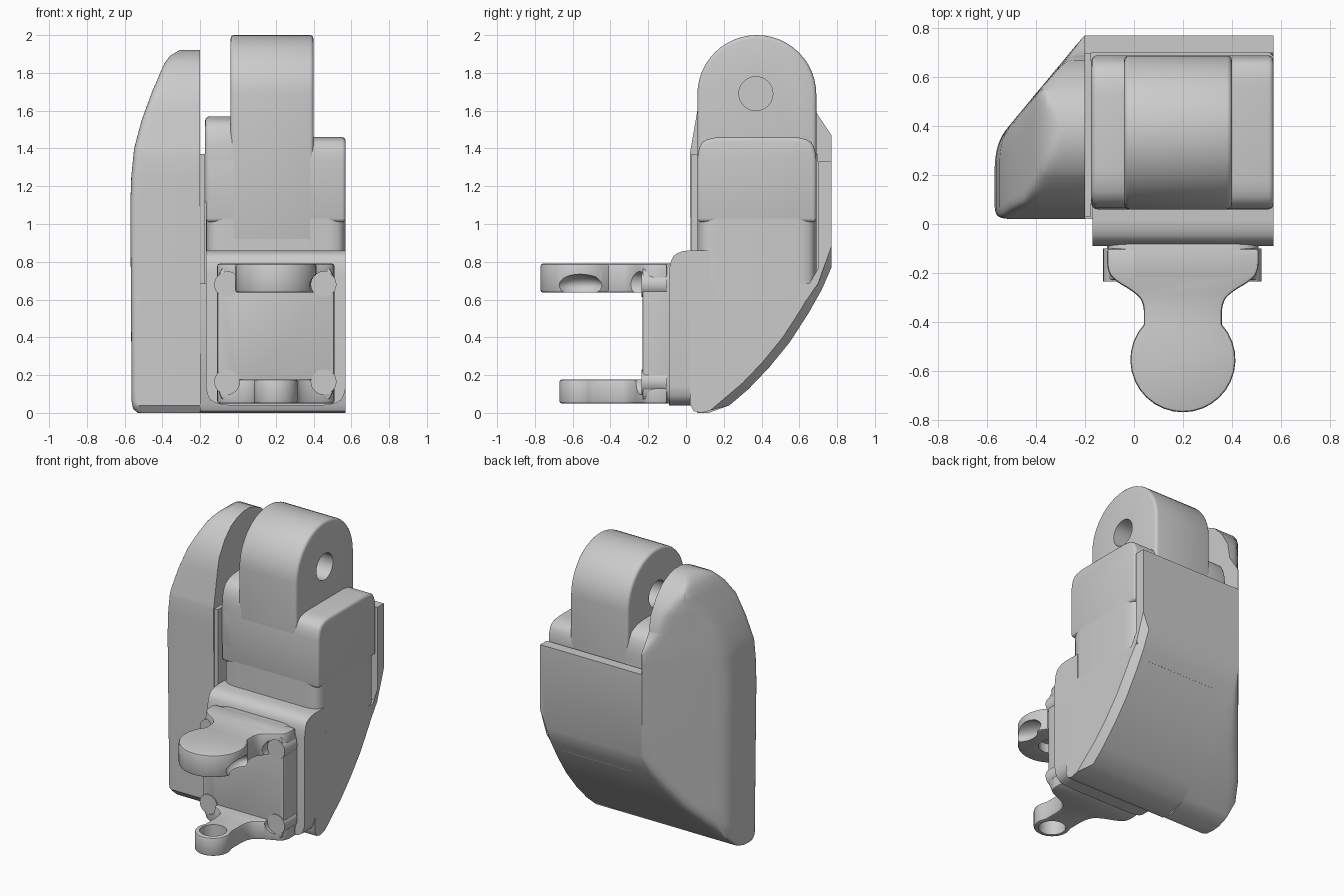
import bpy, bmesh
from math import cos, sin, acos, pi, radians
from mathutils import Vector

if "Cube" in bpy.data.objects:
    bpy.data.objects.remove(bpy.data.objects["Cube"])


def rounded(pts, n=6):
    """Round polygon corners; a point is (a, b) or (a, b, radius)."""
    out = []
    for i, p in enumerate(pts):
        v = Vector(p[:2])
        if len(p) == 2:
            out.append(v)
            continue
        a, b = Vector(pts[i - 1][:2]) - v, Vector(pts[(i + 1) % len(pts)][:2]) - v
        a = a.normalized() * min(p[2], a.length * .47)
        b = b.normalized() * min(p[2], b.length * .47)
        for k in range(n + 1):
            t = k / n
            out.append(v + a * (1 - t) ** 2 * .9 + b * t * t * .9 + (a * (1 - t) + b * t) * 0.1 * abs(1 - 2 * t))
    return out


def arc(cx, cy, r, a0, a1, n=24):
    return [(cx + r * cos(radians(a0 + (a1 - a0) * i / n)),
             cy + r * sin(radians(a0 + (a1 - a0) * i / n))) for i in range(n + 1)]


def loft(name, rings):
    bm = bmesh.new()
    vs = [[bm.verts.new(c) for c in ring] for ring in rings]
    n = len(vs[0])
    for lo, hi in zip(vs, vs[1:]):
        for i in range(n):
            bm.faces.new((lo[i], lo[(i + 1) % n], hi[(i + 1) % n], hi[i]))
    bm.faces.new(vs[0][::-1])
    bm.faces.new(vs[-1])
    bmesh.ops.recalc_face_normals(bm, faces=bm.faces)
    me = bpy.data.meshes.new(name)
    bm.to_mesh(me)
    bm.free()
    ob = bpy.data.objects.new(name, me)
    bpy.context.collection.objects.link(ob)
    return ob


def prism(name, pts, axis, lo, hi):
    place = {'x': lambda p, d: (d, p[0], p[1]), 'y': lambda p, d: (p[0], d, p[1]),
             'z': lambda p, d: (p[0], p[1], d)}[axis]
    pts = rounded(pts)
    return loft(name, [[place(p, d) for p in pts] for d in (lo, hi)])


def bevel(ob, width, segs=3, select=None):
    bm = bmesh.new()
    bm.from_mesh(ob.data)
    edges = [e for e in bm.edges if e.calc_face_angle(0) > radians(40) and (not select or select(e))]
    bmesh.ops.bevel(bm, geom=edges, offset=width, segments=segs, profile=.5,
                    affect='EDGES', clamp_overlap=True)
    bm.to_mesh(ob.data)
    bm.free()


def boolean(ob, tool, op='DIFFERENCE'):
    m = ob.modifiers.new('cut', 'BOOLEAN')
    m.object, m.operation, m.solver = tool, op, 'EXACT'
    bpy.context.view_layer.objects.active = ob
    bpy.ops.object.modifier_apply(modifier=m.name)
    bpy.data.objects.remove(tool)


def circle(cx, cy, r, n=32):
    return arc(cx, cy, r, 0, 360 - 360 / n, n - 1)


def interp(table, z):
    for (z0, v0), (z1, v1) in zip(table, table[1:]):
        if z <= z1:
            return v0 + (v1 - v0) * max(0, z - z0) / (z1 - z0)
    return table[-1][1]


# pivot tongue with through hole
tongue = prism('pivot_tongue', [(.06, .9), (.69, .9)] + arc(.375, 1.685, .315, 0, 180), 'x', -.04, .4)
bevel(tongue, .02)
boolean(tongue, prism('hole_cutter', circle(.37, 1.69, .09), 'x', -.5, 1))

# main body with a low right shoulder and a higher left shoulder
body = prism('body_block', [(.06, 1.01), (.69, 1.01), (.69, 1.46, .12), (.06, 1.46, .12)], 'x', -.17, .57)
bevel(body, .02)
shoulder = prism('left_shoulder', [(.06, 1.1), (.69, 1.1), (.69, 1.57, .17), (.06, 1.57, .17)], 'x', -.175, .05)
bevel(shoulder, .025)
prism('body_lower', [(-.17, .06, .1), (.57, .06, .1), (.57, .69, .1), (-.17, .69, .1)], 'z', .6, 1.03)

# back shell: thin wall above, solid wedge with curved underside below
curve = [(.77, .77), (.72, .655), (.65, .53), (.55, .375), (.44, .24), (.33, .125), (.23, .04)]
shell = prism('back_shell', [(.02, .05), (.02, .685), (.7, .685), (.7, 1.33), (.77, 1.33)] + curve
              + [(.08, 0), (.04, .01)], 'x', -.2, .57)
bevel(shell, .045, 1, lambda e: all(v.co.x > .56 and v.co.y > .1 and v.co.z < .8
                                    and abs(v.co.z - .685) > .001 for v in e.verts))
prism('inner_spine', [(.03, .05), (.03, 1.37), (.7, 1.37), (.7, .7), (.2, .1)], 'x', -.25, -.175)

# side cowl lofted upward from rounded sections
x_out = [(0, -.53), (.02, -.555), (.06, -.563), (1.1, -.57), (1.25, -.565), (1.4, -.55), (1.55, -.51),
         (1.7, -.455), (1.85, -.39), (1.89, -.36), (1.92, -.31)]
y_front = [(0, .06), (.04, .03), (1.37, .02), (1.6, .06), (1.7, .08), (1.8, .14), (1.87, .21),
           (1.905, .28), (1.92, .34)]
y_back = [(0, .12)] + [(z, y) for y, z in reversed(curve)] + [
    (1.47, .77), (1.59, .69), (1.7, .67), (1.8, .61), (1.87, .54), (1.905, .47), (1.92, .41)]
rows = sorted({z for t in (x_out, y_front, y_back) for z, _ in t})
rings = []
for z in rows:
    xo, y0, y1 = (interp(t, z) for t in (x_out, y_front, y_back))
    slant_y = .77 + (xo + .2) * .44 / .37
    slant_x = -.2 + (y1 - .77) * .37 / .44
    c = (xo, min(slant_y, y1), .1)
    d = (min(max(slant_x, xo + .04), -.205), y1, .08)
    ring = rounded([(-.2, y0), (xo, y0, .05), c, d, (-.2, y1)])
    rings.append([(p.x, p.y, z) for p in ring])
loft('side_cowl', rings)

# front mounting block with rounded top edge
mount = prism('front_mount', [(-.09, .03), (-.09, .86, .13), (.13, .86), (.13, .03)], 'x', -.17, .57)
boolean(mount, prism('mount_outline', [(-.172, .04, .12), (.572, .04, .12), (.572, .9), (-.172, .9)],
                     'y', -.3, .3), 'INTERSECT')

# bolted plate
plate = prism('bolt_plate', [(-.11, .05, .11), (.51, .05, .11), (.51, .79, .11), (-.11, .79, .11)],
              'y', -.23, -.05)
bevel(plate, .012, 2)


# tabs reaching forward from the plate
def tab(name, neck, r, z0, z1):
    a = math_deg = acos(neck / r) * 180 / pi
    right = [(.51, -.1), (.51, -.215, .07), (.2 + neck, -.30, .09)]
    left = [(.4 - p[0],) + p[1:] for p in reversed(right)]
    ob = prism(name, right + arc(.2, -.555, r, a, -180 - a) + left, 'z', z0, z1)
    bevel(ob, .012, 2)
    return ob


upper = tab('upper_tab', .16, .215, .637, .79)
lower = tab('lower_tab', .1, .115, .05, .177)
boolean(lower, prism('ring_cutter', circle(.2, -.555, .085), 'z', 0, .3))
boolean(upper, prism('socket_cutter', circle(.2, -.555, .085), 'z', .5, .7))
bpy.ops.mesh.primitive_uv_sphere_add(segments=32, ring_count=16, location=(.43, -.56, .675))
scoop = bpy.context.object
scoop.scale = (.1, .13, .06)
bpy.context.view_layer.update()
boolean(upper, scoop)

# bolt recesses and bolt heads at the plate corners
for x in (-.06, .455):
    for z, part in ((.68, upper), (.165, lower)):
        boolean(part, prism('recess_cutter', circle(x, z, .068), 'y', -.5, -.215))
        prism('bolt_head', circle(x, z, .066), 'y', -.236, -.1)

# smooth shading with crisp edges
for ob in bpy.context.scene.objects:
    ob.select_set(ob.type == 'MESH')
    bpy.context.view_layer.objects.active = ob
bpy.ops.object.shade_smooth_by_angle(angle=radians(32))
